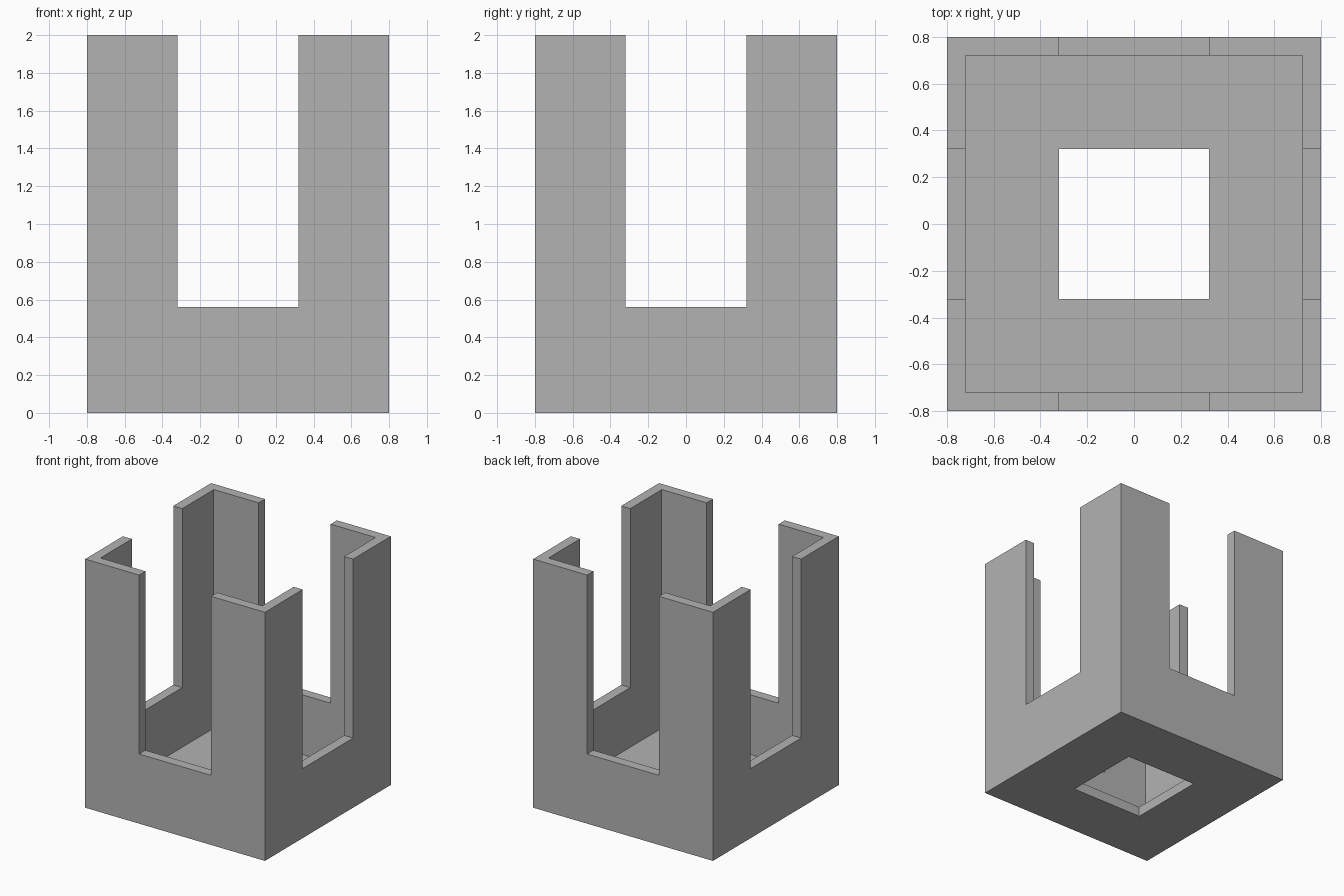
import bpy

if "Cube" in bpy.data.objects:
    bpy.data.objects.remove(bpy.data.objects["Cube"], do_unlink=True)

WIDTH, HEIGHT, WALL = 1.6, 2.0, 0.08
OPENING, SILL = 0.64, 0.56
OVER = 0.2  # cutters overshoot the surfaces they pass through


def box(name, size_x, size_y, bottom, top):
    bpy.ops.mesh.primitive_cube_add(size=1, location=(0, 0, (bottom + top) / 2))
    obj = bpy.context.object
    obj.name = name
    obj.scale = (size_x, size_y, top - bottom)
    bpy.ops.object.transform_apply(location=True, rotation=False, scale=True)
    return obj


def cut(target, cutter):
    cutter.hide_render = True
    mod = target.modifiers.new("Cut", 'BOOLEAN')
    mod.operation = 'DIFFERENCE'
    mod.solver = 'EXACT'
    mod.object = cutter
    bpy.context.view_layer.objects.active = target
    bpy.ops.object.modifier_apply(modifier=mod.name)
    bpy.data.objects.remove(cutter, do_unlink=True)


# Plain grey material
grey = bpy.data.materials.new("plain_grey")
grey.use_nodes = True
colour = (0.45, 0.45, 0.45, 1)
grey.diffuse_color = colour
grey.node_tree.nodes["Principled BSDF"].inputs["Base Color"].default_value = colour

# Outer block with an open-topped cavity
holder = box("slotted_box", WIDTH, WIDTH, 0, HEIGHT)
inner = WIDTH - 2 * WALL
cut(holder, box("cavity_cutter", inner, inner, WALL, HEIGHT + OVER))

# Tall slots through opposite walls, leaving four corner posts
cut(holder, box("side_slot_cutter", WIDTH + OVER, OPENING, SILL, HEIGHT + OVER))
cut(holder, box("front_slot_cutter", OPENING, WIDTH + OVER, SILL, HEIGHT + OVER))

# Square hole in the floor
cut(holder, box("floor_hole_cutter", OPENING, OPENING, -OVER, WALL + OVER))

holder.data.materials.clear()
holder.data.materials.append(grey)
